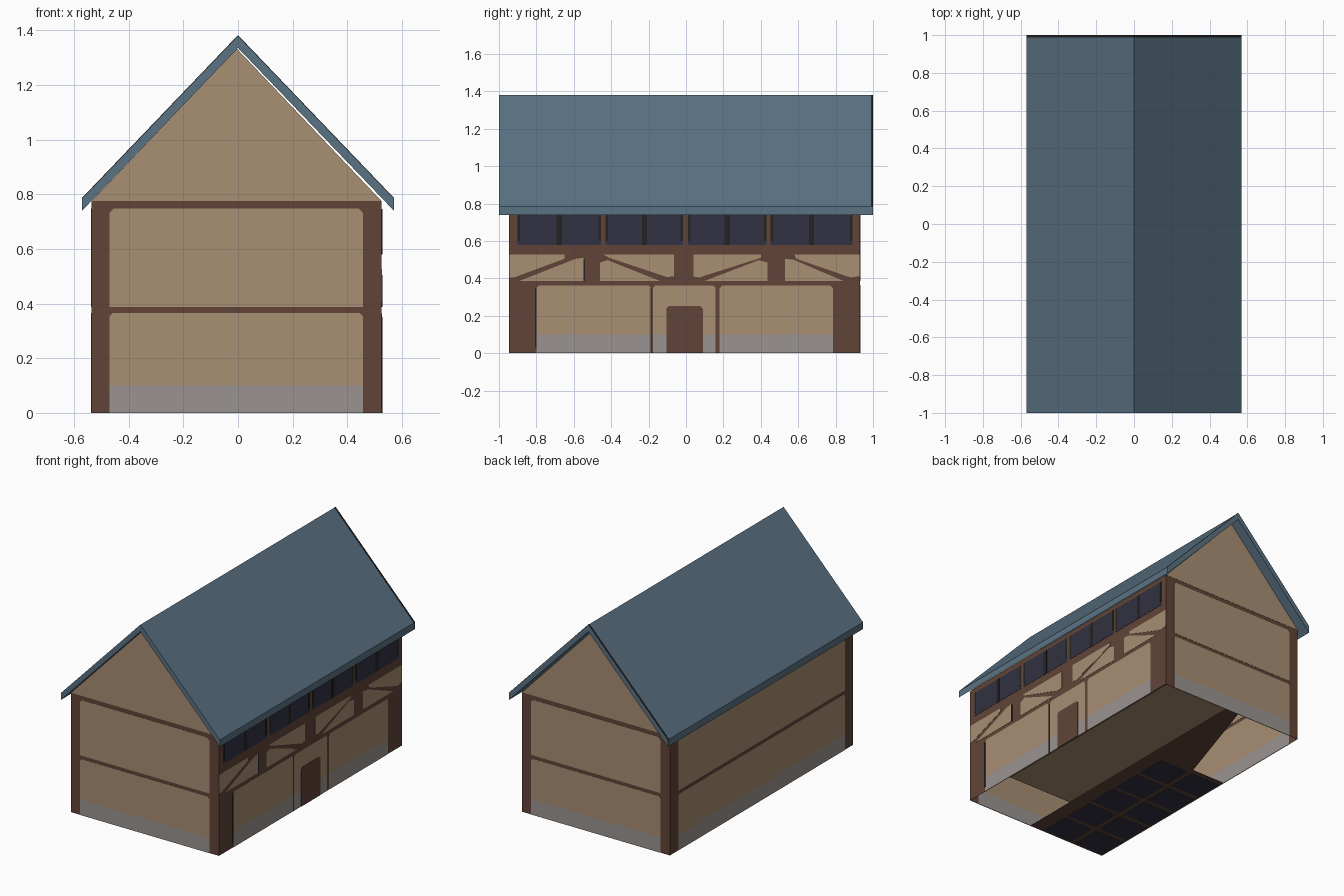
import bpy, bmesh
from mathutils import Vector

if "Cube" in bpy.data.objects:
    bpy.data.objects.remove(bpy.data.objects["Cube"])


def material(name, r, g, b):
    lin = [((c / 255 + 0.055) / 1.055) ** 2.4 for c in (r, g, b)]
    m = bpy.data.materials.new(name)
    m.diffuse_color = (*lin, 1)
    m.use_nodes = True
    m.node_tree.nodes["Principled BSDF"].inputs["Base Color"].default_value = m.diffuse_color
    return m


PLASTER = material("tan_plaster", 168, 142, 115)
TIMBER = material("brown_timber", 97, 68, 55)
STONE = material("grey_stone", 154, 148, 144)
ROOF = material("slate_blue", 90, 114, 131)
GLASS = material("dark_glass", 50, 49, 66)
BLACK = material("soft_black", 36, 35, 36)

X0, X1, Y0, Y1 = -0.535, 0.525, -0.945, 0.93
EAVE, APEX, MID = 0.775, 1.332, -0.004

# Each plane maps (u, v, offset along the normal) to space
PLANES = {
    "front": lambda u, v, d: (u, Y0 - d, v),
    "back": lambda u, v, d: (u, Y1 + d, v),
    "right": lambda u, v, d: (X1 + d, u, v),
    "left": lambda u, v, d: (X0 - d, u, v),
    "floor": lambda u, v, d: (u, v, 0.003 - d),
}


def make(name, bm, mat):
    bmesh.ops.recalc_face_normals(bm, faces=bm.faces)
    me = bpy.data.meshes.new(name)
    bm.to_mesh(me)
    bm.free()
    me.materials.append(mat)
    ob = bpy.data.objects.new(name, me)
    bpy.context.collection.objects.link(ob)
    return ob


def plates(name, plane, polys, mat, t=0.002):
    """Thin prisms straddling a wall plane, so they show on both faces."""
    f = PLANES[plane]
    bm = bmesh.new()
    for p in polys:
        a = [bm.verts.new(f(u, v, t)) for u, v in p]
        b = [bm.verts.new(f(u, v, -t)) for u, v in p]
        bm.faces.new(a)
        bm.faces.new(b[::-1])
        for i in range(len(p)):
            j = (i + 1) % len(p)
            bm.faces.new((a[i], b[i], b[j], a[j]))
    return make(name, bm, mat)


def rect(a, b, c, d, cut=0.0):
    """Rectangle u a..b, v c..d, with optional clipped top corners."""
    if not cut:
        return [(a, c), (b, c), (b, d), (a, d)]
    return [(a, c), (b, c), (b, d - cut), (b - cut, d), (a + cut, d), (a, d - cut)]


# Gable walls: timber frame, plaster panels, stone base
for s in ("front", "back"):
    plates(s + "_frame", s, [rect(X0, X1, 0, EAVE)], TIMBER, 0.0005)
    plates(s + "_gable", s, [[(X0, EAVE), (X1, EAVE), (MID, APEX)]], PLASTER)
    plates(s + "_plaster", s, [rect(-0.47, 0.458, 0.1, 0.365, 0.012),
                               rect(-0.47, 0.458, 0.387, 0.748, 0.016)], PLASTER)
    plates(s + "_stone_base", s, [rect(-0.47, 0.458, 0, 0.1)], STONE)

# Plain left wall
plates("left_frame", "left", [rect(Y0, Y1, 0, EAVE)], TIMBER, 0.0005)
plates("left_plaster", "left", [rect(-0.86, 0.85, 0.1, 0.365, 0.012),
                                rect(-0.86, 0.85, 0.387, 0.748, 0.016)], PLASTER)
plates("left_stone_base", "left", [rect(-0.86, 0.85, 0, 0.1)], STONE)

# Right wall: frame, lower panels around the door
plates("right_frame", "right", [rect(Y0, Y1, 0, EAVE)], TIMBER, 0.0005)
bays = [(-0.80, -0.187), (-0.177, 0.158), (0.18, 0.785)]
plates("right_plaster", "right", [rect(a, b, 0.1, 0.363, 0.014) for a, b in bays], PLASTER)
plates("right_stone_base", "right", [rect(a, b, 0, 0.1) for a, b in bays], STONE)
plates("door", "right", [rect(-0.105, 0.09, 0, 0.252, 0.012)], TIMBER, 0.004)

# Plaster left between the diagonal braces
plates("brace_panels", "right", [
    [(-0.945, 0.405), (-0.92, 0.405), (-0.65, 0.505), (-0.65, 0.527), (-0.945, 0.527)],
    [(-0.89, 0.387), (-0.545, 0.387), (-0.545, 0.51), (-0.59, 0.505)],
    [(-0.46, 0.387), (-0.14, 0.387), (-0.42, 0.498), (-0.46, 0.485)],
    [(-0.44, 0.527), (-0.41, 0.51), (-0.1, 0.407), (-0.065, 0.412), (-0.065, 0.527)],
    [(0.04, 0.41), (0.07, 0.405), (0.40, 0.51), (0.40, 0.527), (0.04, 0.527)],
    [(0.1, 0.387), (0.435, 0.387), (0.435, 0.485), (0.39, 0.498)],
    [(0.53, 0.387), (0.84, 0.387), (0.575, 0.5), (0.53, 0.505)],
    [(0.58, 0.527), (0.59, 0.505), (0.88, 0.405), (0.93, 0.412), (0.93, 0.527)],
], PLASTER)

# Window band with dark mullions
wins = [(-0.9, -0.455), (-0.43, -0.015), (0.012, 0.43), (0.453, 0.89)]
plates("windows", "right", [rect(a, b, 0.58, 0.745) for a, b in wins], GLASS)
bars = []
for a, b in wins:
    m = (a + b) / 2
    bars += [rect(m - 0.014, m + 0.014, 0.58, 0.745),
             rect(a, a + 0.012, 0.6, 0.745), rect(b - 0.014, b, 0.6, 0.745)]
bars += [rect(-0.807, -0.798, 0.03, 0.35), rect(-0.19, -0.184, 0, 0.35),
         rect(-0.549, -0.541, 0.387, 0.505)]
plates("dark_trim", "right", bars, BLACK, 0.003)

# Partial floor seen from below
plates("floor_frame", "floor", [[(X1, Y1), (-0.058, Y1), (-0.29, 0.22), (X0, 0.22),
                                 (X0, Y0), (0.037, Y0), (0.037, -0.57), (X1, -0.57)]],
       TIMBER, 0.001)
plates("floor_boards", "floor", [rect(0.045, 0.515, -0.565, 0.925)], PLASTER)
plates("floor_glass", "floor",
       [rect(x, x + 0.22, Y0 + 0.01 + i * 0.23, Y0 + 0.21 + i * 0.23)
        for x in (-0.53, -0.28) for i in range(5)], GLASS)


# Pitched roof: chevron profile extruded along y
def roof(name, y0, y1, lift, mat):
    prof = [(-0.57, 0.74), (-0.57, 0.785), (0, 1.38), (0.57, 0.785), (0.57, 0.74), (0, 1.335)]
    bm = bmesh.new()
    for half in ((0, 1, 2, 5), (5, 2, 3, 4)):
        bm.faces.new([bm.verts.new((prof[i][0], y0, prof[i][1] + lift)) for i in half])
    bmesh.ops.remove_doubles(bm, verts=bm.verts, dist=1e-5)
    ext = bmesh.ops.extrude_face_region(bm, geom=bm.faces[:], use_keep_orig=True)
    vs = [g for g in ext["geom"] if isinstance(g, bmesh.types.BMVert)]
    bmesh.ops.translate(bm, verts=vs, vec=Vector((0, y1 - y0, 0)))
    return make(name, bm, mat)


roof("roof", -1, 1, 0, ROOF)
roof("roof_back_edge", 0.988, 0.9995, 0.002, BLACK)
